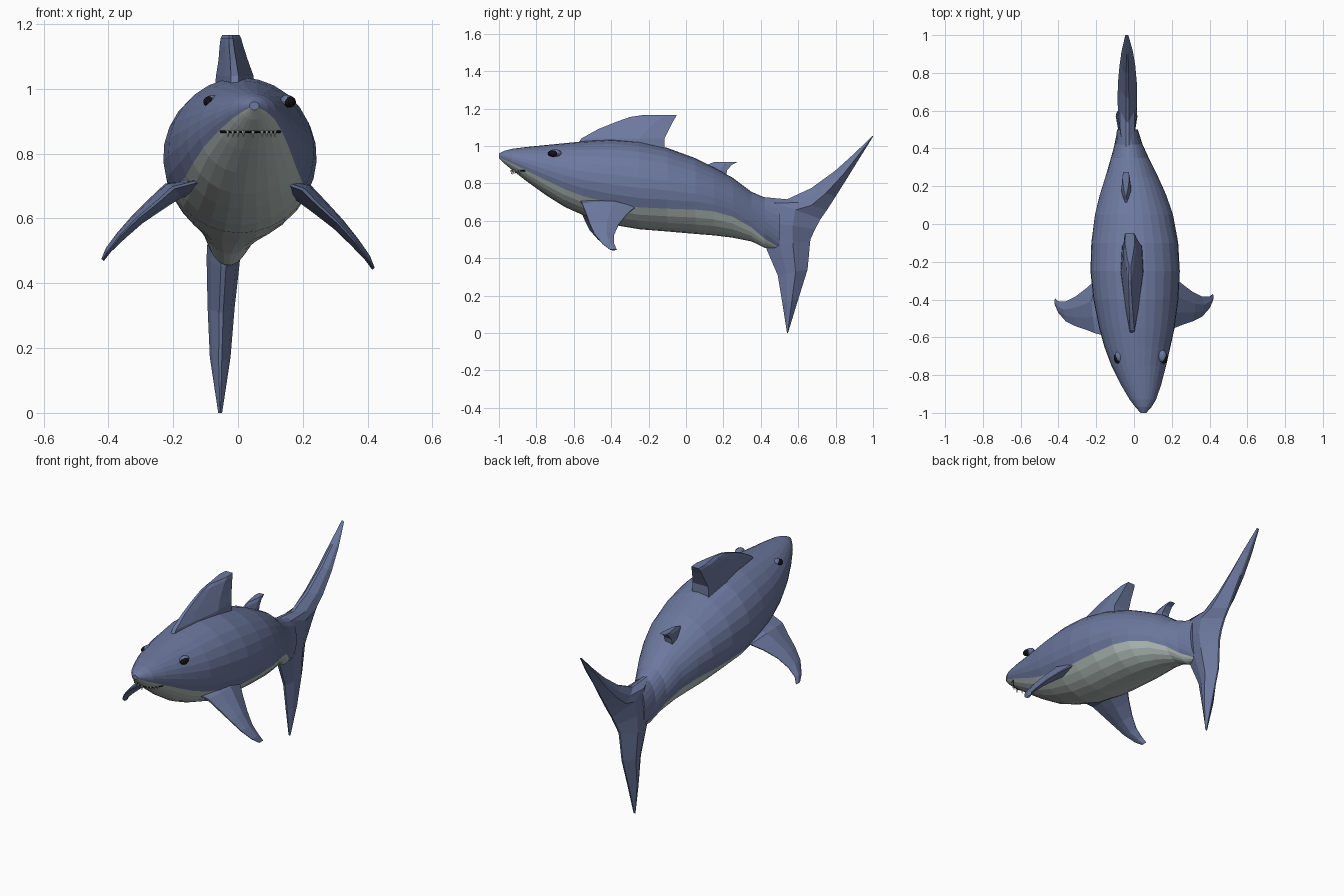
import bpy, bmesh, math
from mathutils import Vector as V

if "Cube" in bpy.data.objects:
    bpy.data.objects.remove(bpy.data.objects["Cube"])


def material(name, rgb):
    m = bpy.data.materials.new(name)
    m.diffuse_color = (*rgb, 1)
    m.use_nodes = True
    m.node_tree.nodes["Principled BSDF"].inputs["Base Color"].default_value = m.diffuse_color
    return m


BLUE = material("slate blue", (0.15, 0.188, 0.342))
PALE = material("pale belly", (0.46, 0.53, 0.50))
BLACK = material("eye black", (0.006, 0.006, 0.008))
TOOTH = material("tooth white", (0.7, 0.7, 0.66))


def loft(name, rings, mats, rule=None):
    """Skin closed rings of points; rule(index in ring) picks the material."""
    bm = bmesh.new()
    rows = [[bm.verts.new(p) for p in r] for r in rings]
    n = len(rows[0])
    for a, b in zip(rows, rows[1:]):
        for i in range(n):
            j = (i + 1) % n
            f = bm.faces.new((a[i], a[j], b[j], b[i]))
            f.material_index = rule(i) if rule else 0
    bm.faces.new(rows[0])
    bm.faces.new(rows[-1])
    bmesh.ops.recalc_face_normals(bm, faces=bm.faces)
    me = bpy.data.meshes.new(name)
    bm.to_mesh(me)
    bm.free()
    for m in mats:
        me.materials.append(m)
    ob = bpy.data.objects.new(name, me)
    bpy.context.collection.objects.link(ob)
    return ob


# Body sections: y, centre x, top z, bottom z, half width, belly line z
BODY = [
    (-1.0, .05, .96, .935, .015, .942), (-.97, .05, .975, .905, .042, .928),
    (-.93, .047, .985, .872, .07, .908), (-.85, .037, .995, .81, .107, .868),
    (-.75, .025, 1.005, .738, .145, .818), (-.65, .018, 1.015, .675, .175, .77),
    (-.55, .015, 1.025, .63, .2, .732), (-.4, .01, 1.035, .58, .225, .695),
    (-.25, .006, 1.025, .555, .237, .672), (-.1, .004, .99, .543, .23, .665),
    (.05, 0, .935, .53, .207, .66), (.15, -.005, .885, .522, .178, .65),
    (.25, -.012, .83, .51, .14, .622), (.35, -.022, .755, .49, .1, .565),
    (.42, -.029, .725, .456, .075, .505), (.5, -.035, .715, .45, .055, .456)]
UP, DOWN = 18, 10


def section(y):
    for a, b in zip(BODY, BODY[1:]):
        if a[0] <= y <= b[0]:
            t = (y - a[0]) / (b[0] - a[0])
            return [p + (q - p) * t for p, q in zip(a, b)]


def body_ring(s):
    y, xc, top, bot, hw, line = s
    zc, h = (top + bot) / 2, (top - bot) / 2
    a0 = math.asin(max(-.98, min(.98, (line - zc) / h)))
    angles = [a0 + (math.pi - 2 * a0) * i / UP for i in range(UP)]
    angles += [math.pi - a0 + (math.pi + 2 * a0) * i / DOWN for i in range(DOWN)]
    return [(xc + hw * math.cos(a), y, zc + h * math.sin(a)) for a in angles]


loft("body", [body_ring(s) for s in BODY], [BLUE, PALE], lambda i: 0 if i < UP else 1)


def fin(name, stations, profile):
    """Stations: leading point, trailing point, half thickness, thickness direction."""
    rings = []
    for lead, trail, t, d in stations:
        lead, trail, d = V(lead), V(trail), V(d).normalized()
        side = [(lead.lerp(trail, f), d * t * w) for f, w in profile]
        rings.append([p + o for p, o in side] + [p - o for p, o in reversed(side)])
    return loft(name, rings, [BLUE])


X = (1, 0, 0)
WEDGE = [(0, .2), (.25, .55), (.7, 1), (1, .85)]
LENS = [(0, .15), (.3, .75), (.6, 1), (1, .1)]

# Back fins: z, leading y, trailing y, half thickness, centre x
BACK = {
    "dorsal_fin": [(.95, -.62, -.115, .065, -.01), (1.04, -.56, -.115, .058, -.01),
                   (1.09, -.47, -.09, .045, -.015), (1.13, -.37, -.07, .037, -.02),
                   (1.155, -.3, -.055, .032, -.022), (1.167, -.22, -.048, .026, -.022)],
    "rear_dorsal_fin": [(.82, .04, .21, .028, -.04), (.87, .09, .22, .026, -.041),
                        (.9, .115, .245, .023, -.042), (.914, .15, .275, .018, -.043)]}
for name, rows in BACK.items():
    fin(name, [((x, a, z), (x, b, z), t, X) for z, a, b, t, x in rows], WEDGE)

# Tail fin: leading y, z, trailing y, z, half thickness, centre x, from lower to upper tip
TAIL = [(.54, 0, .545, 0, .006, -.055), (.515, .16, .6, .18, .032, -.055),
        (.49, .31, .65, .34, .042, -.052), (.43, .45, .665, .5, .052, -.045),
        (.39, .6, .69, .555, .055, -.037), (.38, .73, .72, .61, .05, -.035),
        (.54, .715, .755, .66, .052, -.035), (.67, .775, .8, .73, .05, -.035),
        (.8, .87, .86, .825, .042, -.035), (.9, .96, .925, .93, .03, -.036),
        (.998, 1.055, 1.0, 1.05, .008, -.038)]
fin("tail_fin", [((x, a, b), (x, c, d), t, X) for a, b, c, d, t, x in TAIL], LENS)

# Pectoral fins: x, leading y, z, trailing y, z, half thickness
PECTORAL = [(.13, -.57, .715, -.24, .69, .03), (.2, -.555, .69, -.27, .675, .033),
            (.25, -.535, .64, -.315, .635, .027), (.31, -.515, .585, -.36, .58, .02),
            (.36, -.49, .53, -.385, .525, .015), (.4, -.445, .475, -.385, .48, .01),
            (.418, -.405, .445, -.37, .445, .005)]
for name, s, dy, lift in (("right_pectoral_fin", 1, 0, 0), ("left_pectoral_fin", -1, -.025, .1)):
    fin(name, [((s * x, a + dy, b + lift * (x - .15)), (s * x, c + dy, d + lift * (x - .15)),
                t, (s * .75, 0, .66)) for x, a, b, c, d, t in PECTORAL], LENS)


def ball(name, loc, scale, mat):
    bpy.ops.mesh.primitive_uv_sphere_add(segments=12, ring_count=8, location=loc)
    ob = bpy.context.object
    ob.name, ob.scale = name, scale
    ob.data.materials.append(mat)


# Eyes with lids behind them
for side, s in (("right", 1), ("left", -1)):
    ball(side + "_eyelid", (.036 + s * .115, -.70, .962), (.022, .034, .02), BLUE)
    ball(side + "_eye", (.036 + s * .122, -.71, .96), (.021, .029, .018), BLACK)


def mouth_point(s, z=.868):
    y, xc, top, bot, hw, _ = section(-.93 + .07 * s * s)
    k = max(-1, min(1, (z - (top + bot) / 2) / ((top - bot) / 2)))
    return V((xc + math.copysign(hw * math.sqrt(1 - k * k), s), y, z))


# Mouth line as a thin tube along the jaw
cu = bpy.data.curves.new("mouth", "CURVE")
cu.dimensions, cu.bevel_depth, cu.bevel_resolution = "3D", .004, 0
path = [mouth_point(i / 8) for i in range(-8, 9)]
sp = cu.splines.new("POLY")
sp.points.add(len(path) - 1)
for p, q in zip(sp.points, path):
    p.co = (*q, 1)
cu.materials.append(BLACK)
bpy.context.collection.objects.link(bpy.data.objects.new("mouth", cu))

# Teeth hanging from the mouth line
for i in range(-6, 7):
    p = mouth_point(i / 7.5)
    bpy.ops.mesh.primitive_cone_add(vertices=5, radius1=.006, radius2=0, depth=.024,
                                    location=p + V((0, -.004, -.008)), rotation=(math.pi, 0, 0))
    bpy.context.object.name = "tooth"
    bpy.context.object.data.materials.append(TOOTH)
